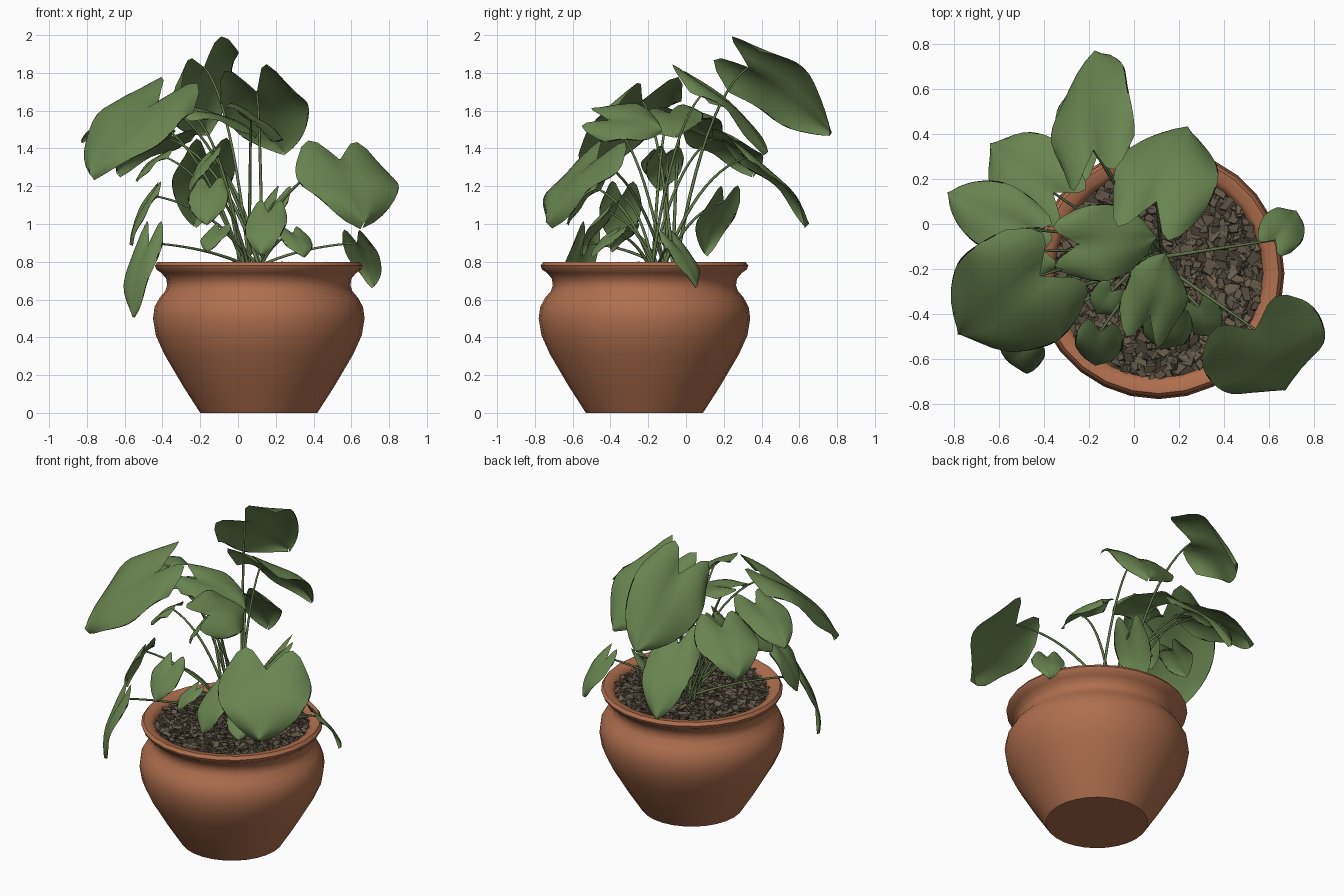
import bpy, bmesh, math, random
from mathutils import Vector, Matrix

random.seed(4)
if "Cube" in bpy.data.objects:
    bpy.data.objects.remove(bpy.data.objects["Cube"])

POT = Vector((.11, -.22, 0))


def material(name, colour):
    m = bpy.data.materials.new(name)
    m.use_nodes = True
    m.diffuse_color = (*colour, 1)
    m.node_tree.nodes["Principled BSDF"].inputs["Base Color"].default_value = (*colour, 1)
    return m


terracotta = material("terracotta", (.43, .158, .077))
leaf_green = material("leaf_green", (.14, .23, .08))
leaf_edge = material("withered_edge", (.008, .01, .006))
stem_green = material("stem_green", (.12, .19, .07))
dark_soil = material("dark_soil", (.06, .047, .031))
bark_brown = material("bark_brown", (.14, .107, .07))
bark_grey = material("bark_grey", (.11, .088, .062))


def add_object(name, bm, mats, smooth=True):
    mesh = bpy.data.meshes.new(name)
    bm.to_mesh(mesh)
    bm.free()
    for m in mats:
        mesh.materials.append(m)
    for p in mesh.polygons:
        p.use_smooth = smooth
    ob = bpy.data.objects.new(name, mesh)
    bpy.context.collection.objects.link(ob)
    return ob


def lathe(name, profile, mat, segments=28):
    """Revolve (radius, height) points around the pot axis, closing the first ring."""
    bm = bmesh.new()
    rings = []
    for r, z in profile:
        angles = [math.tau * i / segments for i in range(segments)]
        rings.append([bm.verts.new(POT + Vector((r * math.cos(a), r * math.sin(a), z)))
                      for a in angles])
    for low, high in zip(rings, rings[1:]):
        for i in range(segments):
            j = (i + 1) % segments
            bm.faces.new((low[i], low[j], high[j], high[i]))
    bm.faces.new(rings[0][::-1])
    ob = add_object(name, bm, [mat])
    bpy.ops.object.select_all(action='DESELECT')
    ob.select_set(True)
    bpy.context.view_layer.objects.active = ob
    bpy.ops.object.shade_smooth_by_angle(angle=math.radians(55))


# Pot with a rolled rim, and the soil disc inside it
lathe("pot", [(.31, 0), (.40, .14), (.50, .31), (.545, .41), (.56, .5), (.552, .56),
              (.525, .61), (.495, .645), (.485, .675), (.49, .71), (.515, .74), (.543, .76),
              (.55, .78), (.535, .8), (.49, .795), (.465, .77), (.46, .70)], terracotta)
lathe("soil", [(.47, .72), (.47, .745), (.25, .755), (.01, .76)], dark_soil)

# Bark chips scattered over the soil
bm = bmesh.new()
for i in range(900):
    radius, angle = .455 * math.sqrt(random.random()), random.uniform(0, math.tau)
    place = POT + Vector((radius * math.cos(angle), radius * math.sin(angle),
                          random.uniform(.75, .78)))
    turn = Matrix.Rotation(random.uniform(0, math.tau), 4, 'Z')
    tilt = Matrix.Rotation(random.uniform(-.6, .6), 4, random.choice('XY'))
    size = Matrix.Diagonal((random.uniform(.035, .06), random.uniform(.02, .035), .012, 1))
    chip = bmesh.ops.create_cube(bm, size=1, matrix=Matrix.Translation(place) @ turn @ tilt @ size)
    for v in chip["verts"]:
        v.co += Vector([random.uniform(-.007, .007) for _ in range(3)])
        for f in v.link_faces:
            f.material_index = i % 2
add_object("bark_chips", bm, [bark_brown, bark_grey], smooth=False)


def stem(name, end):
    """Thin arching stalk from the crown of the plant to a leaf."""
    root = Vector((.07 + random.uniform(-.06, .06), -.13 + random.uniform(-.07, .07), .74))
    span = end - root
    bend = root + Vector((span.x * .4, span.y * .4, span.z * .85))
    curve = bpy.data.curves.new(name, 'CURVE')
    curve.dimensions = '3D'
    curve.bevel_depth = .008
    curve.bevel_resolution = 1
    curve.materials.append(stem_green)
    spline = curve.splines.new('POLY')
    steps = 12
    spline.points.add(steps)
    for i, point in enumerate(spline.points):
        t = i / steps
        p = root * (1 - t) ** 2 + bend * 2 * t * (1 - t) + end * t * t
        point.co = (*p, 1)
        point.radius = 1.2 - .5 * t
    bpy.context.collection.objects.link(bpy.data.objects.new(name, curve))


def leaf(name, base, tip, width, roll=0, lobes=.3, rows=12, half=5):
    """Heart-shaped blade from stalk joint to tip; roll tilts its face to the right."""
    base, tip = Vector(base), Vector(tip)
    length = (tip - base).length
    along = (tip - base).normalized()
    up = Vector((0, 0, 1))
    normal = (up - along * along.dot(up)).normalized()
    normal = Matrix.Rotation(roll, 3, along) @ normal
    side = along.cross(normal)
    phase = random.uniform(0, math.tau)
    # Even columns across the blade, plus a narrow margin on each side
    margin = 1 - .012 / width
    across = [-1] + [margin * k / half for k in range(-half, half + 1)] + [1]
    bm = bmesh.new()
    grid = []
    for i in range(rows + 1):
        t = i / rows
        w = width * .58 * ((1 - t) ** .85 * (.75 + 1.4 * t) + .015)
        row = []
        for u in across:
            lobe = lobes * (1 - t) ** 3 * math.sin(math.pi * abs(u) ** 1.2)
            arch = .4 * length * t * (1 - t)
            fold = width * (.07 * abs(u) - .14 * u * u)
            wave = .03 * width * u * math.sin(9 * t + phase + u)
            row.append(bm.verts.new(base + side * u * w + along * length * (t - lobe)
                                    + normal * (arch + fold + wave)))
        grid.append(row)
    last = len(across) - 2
    for a, b in zip(grid, grid[1:]):
        for k in range(last + 1):
            face = bm.faces.new((a[k], a[k + 1], b[k + 1], b[k]))
            # Patchy dark margin
            if k in (0, last) and random.random() < .5:
                face.material_index = 1
    add_object(name, bm, [leaf_green, leaf_edge])
    stem(name + "_stem", base)


# Large upper leaves
leaf("leaf_top_back", (-.18, .33, 1.83), (-.17, .77, 1.48), .46, -.75)
leaf("leaf_centre_back", (.1, .1, 1.7), (.24, .43, 1.38), .45, -.2, .42)
leaf("leaf_left_back", (-.36, .14, 1.45), (-.64, .36, 1.28), .38)
leaf("leaf_low_back", (-.16, .31, 1.35), (-.23, .65, 1), .32)
leaf("leaf_right_front", (.54, -.47, 1.34), (.67, -.74, 1.01), .56)
leaf("leaf_left_front", (-.42, -.23, 1.65), (-.78, -.49, 1.26), .56, -.2)
leaf("leaf_far_left", (-.5, -.02, 1.58), (-.83, .14, 1.44), .3)
leaf("leaf_centre", (-.25, -.09, 1.59), (.1, -.06, 1.47), .34, .1)
leaf("leaf_centre_front", (.07, -.41, 1.55), (.14, -.13, 1.5), .34, .6, .42)

# Small lower leaves
leaf("leaf_front_hanging", (-.15, -.48, 1.19), (-.17, -.63, 1), .21)
leaf("leaf_left_drooping", (-.47, -.53, .9), (-.56, -.61, .51), .21)
leaf("leaf_left_middle", (-.45, -.34, 1.15), (-.57, -.36, .89), .22)
leaf("leaf_left_inner", (-.4, -.12, 1.36), (-.54, -.14, 1.23), .22)
leaf("leaf_right_small", (.63, -.07, .9), (.72, .06, .67), .2)
leaf("leaf_front_low", (.16, -.41, 1.06), (.12, -.56, .84), .22)
leaf("leaf_front_tiny", (.29, -.37, .95), (.35, -.5, .83), .17)
leaf("leaf_back_low", (.2, .2, 1.12), (.05, .1, .84), .22)
leaf("leaf_inner_low", (-.1, -.3, .97), (-.17, -.4, .86), .15)
leaf("leaf_inner_high", (-.14, -.1, 1.36), (-.26, -.14, 1.18), .2)
